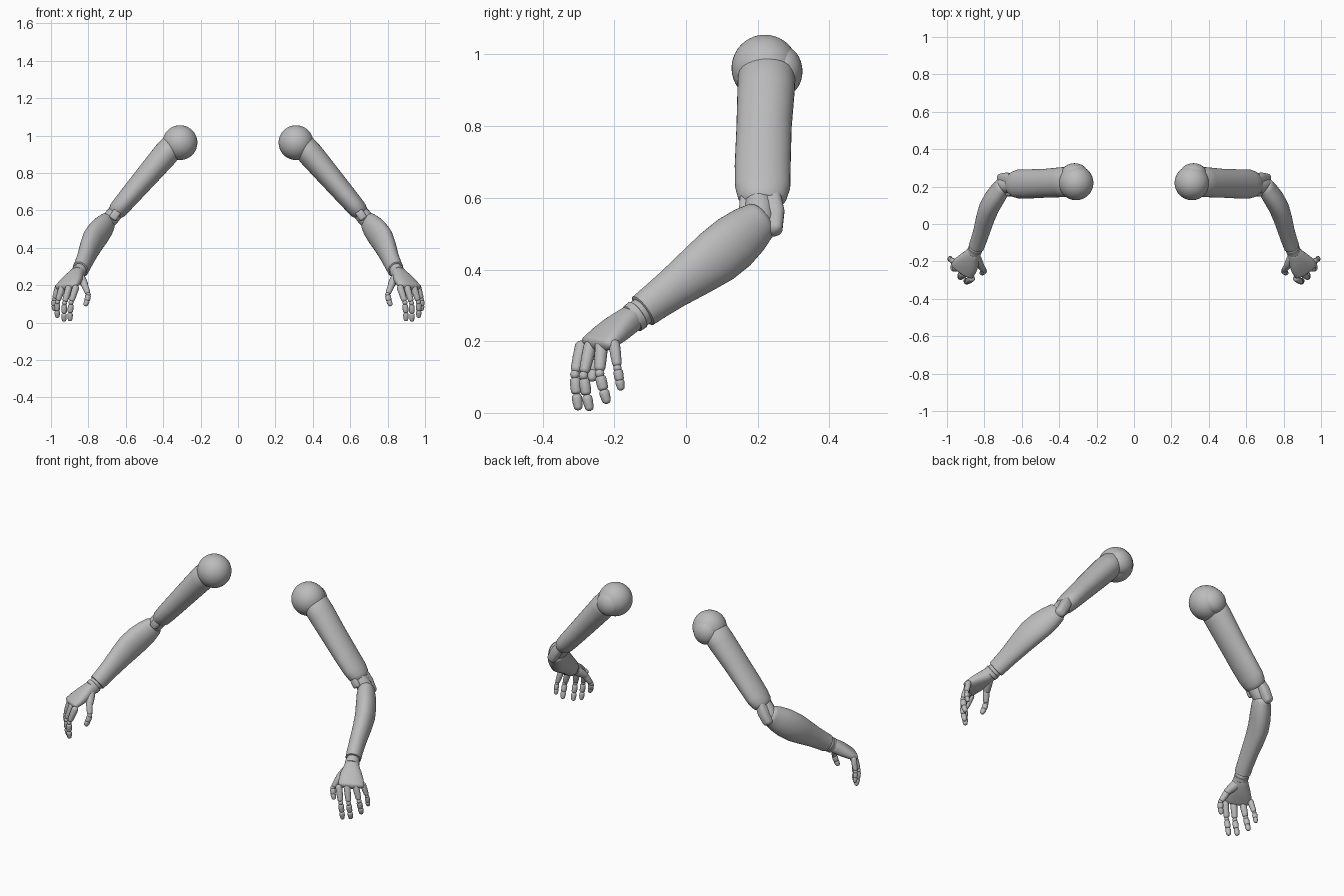
import bpy, bmesh, math
from mathutils import Vector, Matrix

if "Cube" in bpy.data.objects:
    bpy.data.objects.remove(bpy.data.objects["Cube"])

grey = bpy.data.materials.new("matte_grey")
grey.diffuse_color = (0.5, 0.5, 0.5, 1)
grey.use_nodes = True
grey.node_tree.nodes["Principled BSDF"].inputs["Base Color"].default_value = grey.diffuse_color


def finish(name, bm):
    """Turn a bmesh into a smooth object mirrored to the other arm."""
    bmesh.ops.recalc_face_normals(bm, faces=bm.faces)
    me = bpy.data.meshes.new(name)
    bm.to_mesh(me)
    bm.free()
    me.materials.append(grey)
    ob = bpy.data.objects.new(name, me)
    bpy.context.collection.objects.link(ob)
    bpy.context.view_layer.objects.active = ob
    ob.select_set(True)
    bpy.ops.object.shade_smooth_by_angle(angle=math.radians(40))
    ob.select_set(False)
    mir = ob.modifiers.new("other_arm", 'MIRROR')
    mir.use_axis = (True, False, False)
    return ob


def ellipsoid(name, centre, radii, seg=32):
    bm = bmesh.new()
    bmesh.ops.create_uvsphere(bm, u_segments=seg, v_segments=seg // 2, radius=1,
                              matrix=Matrix.Translation(centre) @ Matrix.Diagonal((*radii, 1)))
    return finish(name, bm)


def loft(name, p0, p1, side, sections, caps=(0.0, 0.0), seg=28, power=1.0):
    """Skin ellipses (t, side offset, side radius, other radius) from p0 to p1.
    caps are the lengths of rounded ends; power below 1 squares the section."""
    p0, p1 = Vector(p0), Vector(p1)
    d = (p1 - p0).normalized()
    u = Vector(side)
    u = (u - d * u.dot(d)).normalized()
    v = d.cross(u)
    length = (p1 - p0).length
    rows = [(t * length, o, a, b) for t, o, a, b in sections]
    first, last = rows[0], rows[-1]
    angles = [math.radians(x) for x in (18, 36, 54, 70, 82)]
    head = [(first[0] - caps[0] * math.sin(q), first[1], first[2] * math.cos(q), first[3] * math.cos(q))
            for q in reversed(angles)] if caps[0] else []
    tail = [(last[0] + caps[1] * math.sin(q), last[1], last[2] * math.cos(q), last[3] * math.cos(q))
            for q in angles] if caps[1] else []

    def sp(x):
        return math.copysign(abs(x) ** power, x)
    bm = bmesh.new()
    rings = []
    for s, o, a, b in head + rows + tail:
        c = p0 + d * s + u * o
        rings.append([bm.verts.new(c + u * a * sp(math.cos(2 * math.pi * i / seg))
                                   + v * b * sp(math.sin(2 * math.pi * i / seg))) for i in range(seg)])
    for r, q in zip(rings, rings[1:]):
        for i in range(seg):
            j = (i + 1) % seg
            bm.faces.new((r[i], r[j], q[j], q[i]))
    bm.faces.new(rings[0])
    bm.faces.new(rings[-1])
    return finish(name, bm)


def capsule(name, p0, p1, r0, r1, cap=0.9, seg=16):
    return loft(name, p0, p1, (0.7, 0.7, 0.1),
                [(0, 0, r0, r0), (0.5, 0, (r0 + r1) * 0.52, (r0 + r1) * 0.52), (1, 0, r1, r1)],
                (r0 * cap, r1 * cap), seg)


# shoulder ball and the rounded cap behind it
ellipsoid("shoulder_ball", (0.31, 0.22, 0.962), (0.093, 0.093, 0.093), 40)
ellipsoid("shoulder_back_cap", (0.318, 0.27, 0.953), (0.07, 0.055, 0.07))

# upper arm, flatter across than front to back
loft("upper_arm", (0.35, 0.225, 0.944), (0.663, 0.212, 0.579), (0, 1, 0),
     [(0.0, 0.0, 0.080, 0.066), (0.12, 0.0, 0.080, 0.069), (0.4, -0.002, 0.077, 0.063),
      (0.7, -0.002, 0.078, 0.056), (0.86, 0.0, 0.077, 0.052), (0.94, 0.0, 0.068, 0.049),
      (0.98, 0.0, 0.055, 0.042)], (0.02, 0.008), 36)

# elbow hinge and its outer block
capsule("elbow_hinge", (0.645, 0.205, 0.60), (0.695, 0.205, 0.54), 0.04, 0.042)
loft("elbow_block", (0.655, 0.232, 0.605), (0.708, 0.238, 0.515), (0, 1, 0),
     [(0, 0, 0.033, 0.027), (0.5, 0.004, 0.036, 0.029), (1, 0, 0.032, 0.027)],
     (0.022, 0.022), 28, 0.7)
loft("elbow_inner_tab", (0.645, 0.168, 0.595), (0.668, 0.165, 0.56), (0, 1, 0),
     [(0, 0, 0.018, 0.022), (1, 0, 0.018, 0.022)], (0.01, 0.01), 20, 0.6)

# forearm with its bulge towards the outside
loft("forearm", (0.705, 0.20, 0.53), (0.842, -0.12, 0.285), (0.92, 0.394, 0),
     [(0.0, 0.0, 0.046, 0.060), (0.08, 0.005, 0.052, 0.070), (0.22, 0.014, 0.055, 0.079),
      (0.38, 0.020, 0.054, 0.079), (0.55, 0.016, 0.050, 0.070), (0.75, 0.007, 0.045, 0.058),
      (0.9, 0.002, 0.043, 0.052), (1.0, 0.0, 0.042, 0.049)], (0.035, 0.004), 36)

# wrist joint
loft("wrist_ring", (0.842, -0.12, 0.285), (0.855, -0.15, 0.263), (0.92, 0.394, 0),
     [(0, 0, 0.035, 0.040), (0.45, 0, 0.036, 0.040), (0.5, 0, 0.039, 0.043), (1, 0, 0.038, 0.042)],
     (0.01, 0.006))

# palm, widening and thinning towards the knuckles
loft("palm", (0.848, -0.14, 0.272), (0.915, -0.25, 0.195), (0.75, 0.66, 0.0),
     [(0.0, 0.0, 0.034, 0.036), (0.25, 0.0, 0.044, 0.037), (0.5, 0.0, 0.058, 0.035),
      (0.75, 0.002, 0.067, 0.030), (1.0, 0.004, 0.070, 0.023)], (0.01, 0.018), 32, 0.85)

# fingers: knuckle, middle joint and tip of each
fingers = {
    "index": ((0.868, -0.292, 0.185), (0.893, -0.310, 0.107), (0.898, -0.301, 0.018)),
    "middle": ((0.905, -0.268, 0.185), (0.928, -0.286, 0.104), (0.930, -0.270, 0.016)),
    "ring": ((0.940, -0.236, 0.187), (0.965, -0.241, 0.110), (0.966, -0.222, 0.036)),
    "little": ((0.963, -0.200, 0.190), (0.982, -0.191, 0.125), (0.983, -0.182, 0.072)),
    "thumb": ((0.822, -0.222, 0.205), (0.800, -0.250, 0.150), (0.814, -0.262, 0.098)),
}
for name, pts in fingers.items():
    k, m, t = (Vector(p) for p in pts)
    r = 0.0145 if name == "little" else 0.0165
    bend = m.lerp(t, 0.58) + (m - k).normalized() * 0.004
    capsule(name + "_knuckle_segment", k, k.lerp(m, 0.78), r * 1.1, r * 0.92)
    ellipsoid(name + "_middle_joint", m, (r * 0.8,) * 3, 16)
    capsule(name + "_middle_segment", m.lerp(bend, 0.3), m.lerp(bend, 0.85), r * 0.92, r * 0.88, 0.6)
    capsule(name + "_tip_segment", bend.lerp(t, 0.3), t, r * 0.88, r * 0.74)

# base of the thumb joining the palm
capsule("thumb_base", (0.848, -0.175, 0.245), (0.822, -0.218, 0.208), 0.027, 0.020)
